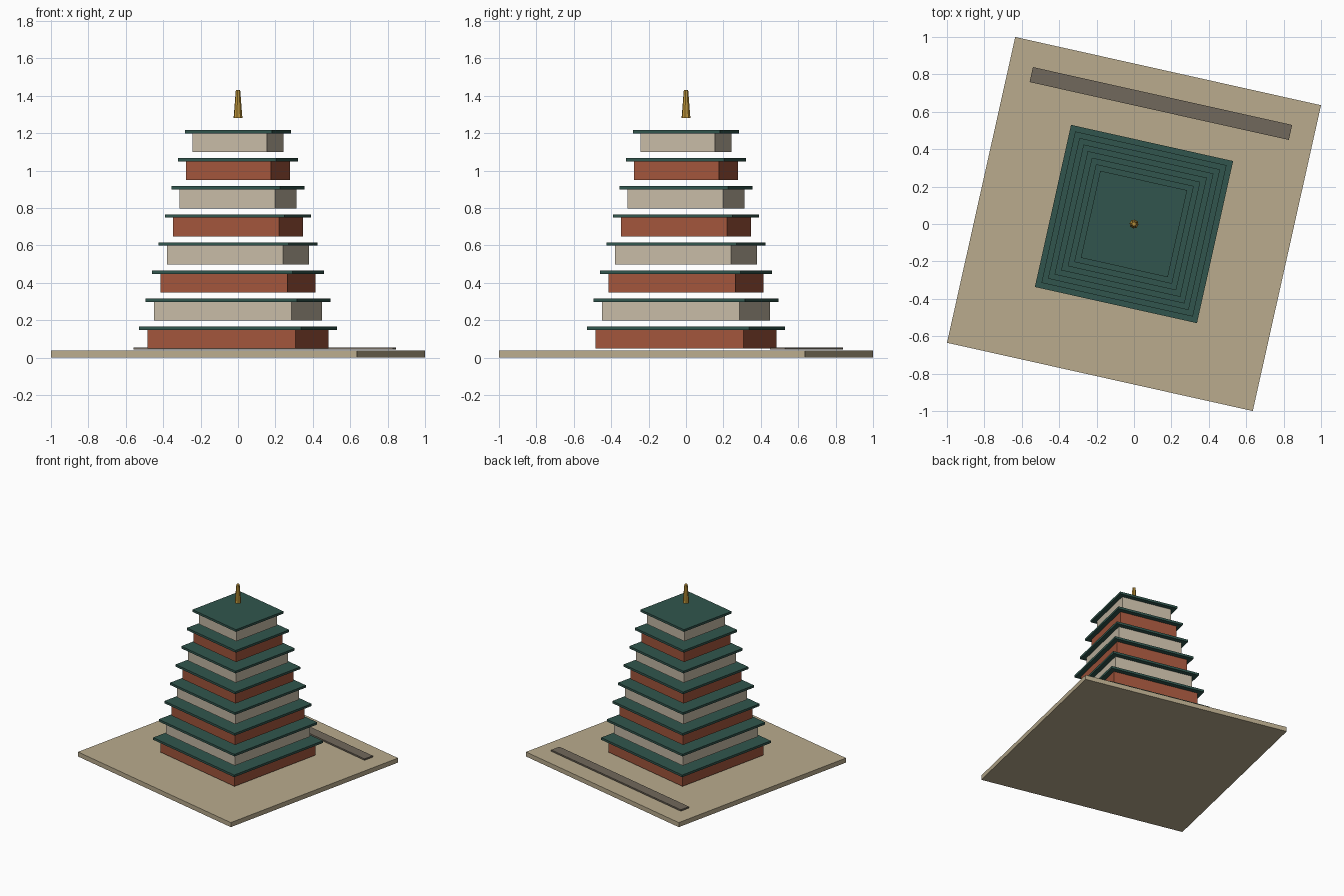
import bpy
from math import radians, sin, cos
from mathutils import Matrix

if "Cube" in bpy.data.objects:
    bpy.data.objects.remove(bpy.data.objects["Cube"])

ROT = Matrix.Rotation(radians(-12.58), 4, 'Z')


def material(name, rgb):
    m = bpy.data.materials.new(name)
    m.diffuse_color = (*[(c / 255) ** 2.2 for c in rgb], 1)
    m.use_nodes = True
    m.node_tree.nodes["Principled BSDF"].inputs["Base Color"].default_value = m.diffuse_color
    return m


BRICK = material("brick", (160, 86, 62))
PLASTER = material("plaster", (196, 184, 164))
TILE = material("roof_tile", (52, 86, 78))
GROUND = material("sand", (184, 170, 140))
STONE = material("dark_stone", (112, 104, 92))
GOLD = material("gold", (190, 148, 60))


def box(name, sx, sy, z0, z1, mat, y=0.0):
    """Box in the turned frame, spanning z0 to z1."""
    bpy.ops.mesh.primitive_cube_add(size=1)
    o = bpy.context.object
    o.name = name
    o.data.transform(ROT @ Matrix.Translation((0, y, (z0 + z1) / 2))
                     @ Matrix.Diagonal((sx, sy, z1 - z0, 1)))
    o.data.materials.append(mat)
    return o


# Ground slab and the long strip at the back
box("ground_slab", 1.675, 1.675, 0, 0.037, GROUND)
box("back_strip", 1.42, 0.082, 0.043, 0.055, STONE, y=0.66)

# Eight shrinking storeys, each with an overhanging flat roof
for i in range(8):
    z = 0.048 + 0.15 * i
    wall = 2 * (0.406 - 0.029 * i)
    roof = 2 * (0.444 - 0.0294 * i)
    box(f"storey_{i + 1}", wall, wall, z, z + 0.1, PLASTER if i % 2 else BRICK)
    box(f"roof_{i + 1}", roof, roof, z + 0.1, z + 0.118, TILE)

# Tapered finial
bpy.ops.mesh.primitive_cone_add(vertices=8, radius1=0.024, radius2=0.012,
                                depth=0.148, location=(0, 0, 1.356))
finial = bpy.context.object
finial.name = "finial"
finial.data.transform(ROT)
finial.data.materials.append(GOLD)
